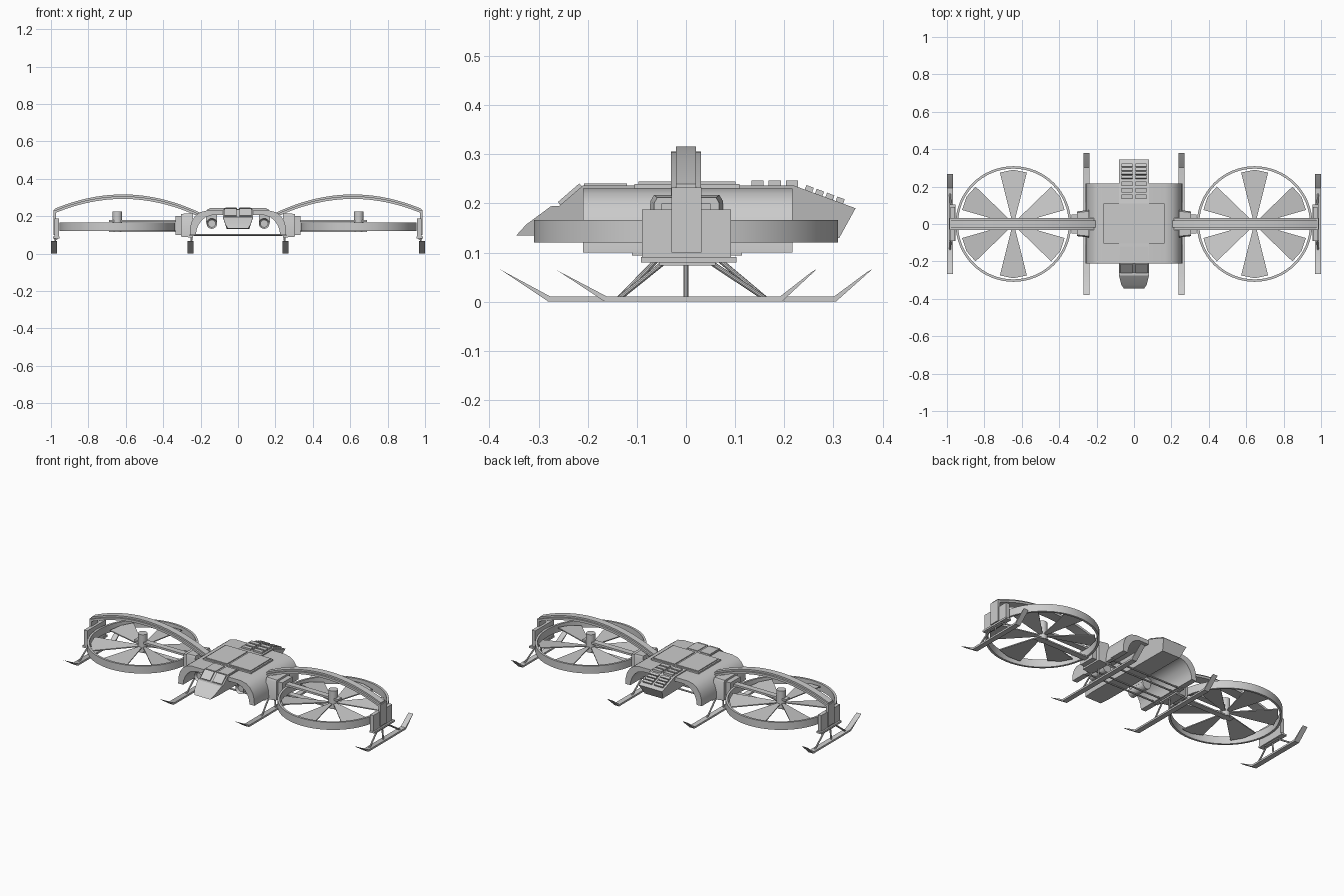
import bpy, bmesh, math
from mathutils import Matrix, Vector

if "Cube" in bpy.data.objects:
    bpy.data.objects.remove(bpy.data.objects["Cube"])


def finish(name, bm, mirror=False, angle=30):
    """Turn a bmesh into an object, optionally mirrored across x = 0."""
    bmesh.ops.recalc_face_normals(bm, faces=bm.faces)
    me = bpy.data.meshes.new(name)
    bm.to_mesh(me)
    bm.free()
    me.shade_smooth()
    me.set_sharp_from_angle(angle=math.radians(angle))
    ob = bpy.data.objects.new(name, me)
    bpy.context.collection.objects.link(ob)
    if mirror:
        m = ob.modifiers.new("mirror", 'MIRROR')
        m.use_axis[0] = True
    return ob


def box(bm, x, y, z, rot=0.0):
    """Box from three (min, max) ranges, turned about x round its centre."""
    c = Vector([(a + b) / 2 for a, b in (x, y, z)])
    s = [b - a for a, b in (x, y, z)]
    mat = Matrix.Translation(c) @ Matrix.Rotation(rot, 4, 'X') @ Matrix.Diagonal((*s, 1))
    bmesh.ops.create_cube(bm, size=1, matrix=mat)


def rod(bm, a, b, r, n=10):
    a, b = Vector(a), Vector(b)
    q = (b - a).to_track_quat('Z', 'Y').to_matrix().to_4x4()
    bmesh.ops.create_cone(bm, cap_ends=True, segments=n, radius1=r, radius2=r,
                          depth=(b - a).length, matrix=Matrix.Translation((a + b) / 2) @ q)


def prism(bm, pts, axis, lo, hi):
    """Extrude a 2D outline along x (pts are y, z) or y (pts are x, z)."""
    def put(p, t):
        return (t, p[0], p[1]) if axis == 'X' else (p[0], t, p[1])
    f = bm.faces.new([bm.verts.new(put(p, lo)) for p in pts])
    new = bmesh.ops.extrude_face_region(bm, geom=[f])['geom']
    vs = [v for v in new if isinstance(v, bmesh.types.BMVert)]
    d = (hi - lo, 0, 0) if axis == 'X' else (0, hi - lo, 0)
    bmesh.ops.translate(bm, verts=vs, vec=d)
    return vs


# Arched body shell, open underneath
outer = [(0.258, 0.10), (0.256, 0.14), (0.246, 0.175), (0.228, 0.202), (0.203, 0.221), (0.165, 0.23)]
inner = [(0.14, 0.205), (0.172, 0.195), (0.195, 0.177), (0.212, 0.152), (0.222, 0.125), (0.225, 0.10)]
half = outer + [(0, 0.23), (0, 0.205)] + inner
bm = bmesh.new()
prism(bm, half, 'Y', -0.21, 0.217)
bm.faces.ensure_lookup_table()
mid = [f for f in bm.faces if all(abs(v.co.x) < 1e-5 for v in f.verts)]
bmesh.ops.delete(bm, geom=mid, context='FACES')
finish("body_shell", bm, True, 35)

# Central hull with narrowing nose and raked tail
bm = bmesh.new()
side = [(-0.345, 0.135), (-0.325, 0.157), (-0.275, 0.194), (-0.258, 0.195), (-0.21, 0.236),
        (0.22, 0.236), (0.345, 0.19), (0.312, 0.13), (-0.28, 0.135)]
prism(bm, side, 'X', -0.08, 0.08)
for v in bm.verts:
    if v.co.y < -0.3:
        v.co.x *= 0.68 if v.co.y < -0.34 else 0.85
    elif v.co.z < 0.15:
        v.co.x *= 0.75
finish("central_hull", bm)

# Nose windows and roof plates
bm = bmesh.new()
box(bm, (0.008, 0.072), (-0.264, -0.206), (0.211, 0.223), math.radians(41))
finish("nose_window", bm, True)
bm = bmesh.new()
box(bm, (-0.162, 0.162), (-0.105, 0.109), (0.225, 0.239))
finish("roof_panel_frame", bm)
bm = bmesh.new()
box(bm, (0.006, 0.153), (-0.097, 0.101), (0.235, 0.244))
finish("roof_hatch", bm, True)
bm = bmesh.new()
box(bm, (0.006, 0.076), (-0.208, -0.12), (0.23, 0.24))
finish("front_roof_strip", bm, True)

# Rear vent slats on the roof and down the raked tail
bm = bmesh.new()
for y in (0.133, 0.168, 0.203):
    box(bm, (0.008, 0.068), (y, y + 0.025), (0.232, 0.246))
for y in (0.25, 0.271, 0.292, 0.313):
    z = 0.24 - (y - 0.22) * 0.37
    box(bm, (0.008, 0.068), (y - 0.008, y + 0.008), (z - 0.008, z + 0.006), math.radians(-21))
finish("rear_vent_slats", bm, True)

# Headlights hung beneath the shell
bm = bmesh.new()
box(bm, (0.112, 0.172), (-0.17, -0.06), (0.165, 0.21))
finish("headlight_bracket", bm, True)
bm = bmesh.new()
rod(bm, (0.14, -0.185, 0.16), (0.14, -0.06, 0.16), 0.028, 20)
front = [f for f in bm.faces if all(v.co.y < -0.18 for v in f.verts)]
bmesh.ops.inset_region(bm, faces=front, thickness=0.008)
bmesh.ops.translate(bm, verts=list({v for f in front for v in f.verts}), vec=(0, 0.015, 0))
finish("headlight", bm, True)

# Cross rods under the body
bm = bmesh.new()
for y in (-0.1, -0.05, 0.05, 0.1):
    rod(bm, (-0.245, y, 0.1), (0.245, y, 0.1), 0.005)
finish("belly_cross_rods", bm)

# Shoulder blocks joining body and rotors
bm = bmesh.new()
prism(bm, [(-0.072, 0.085), (0.075, 0.085), (0.075, 0.205), (0.068, 0.217),
           (-0.065, 0.217), (-0.072, 0.205)], 'X', 0.24, 0.305)
for v in bm.verts:
    if v.co.x > 0.3:
        v.co.y *= 0.9
        v.co.z = 0.15 + (v.co.z - 0.15) * 0.92
box(bm, (0.295, 0.335), (-0.05, 0.05), (0.1, 0.2))
finish("shoulder_block", bm, True)

# Rotor ducts
CX, R = 0.645, 0.309
bm = bmesh.new()
n = 64
loops = []
for r, z in ((R, 0.12), (R, 0.166), (R - 0.013, 0.166), (R - 0.013, 0.12)):
    loops.append([bm.verts.new((CX + r * math.cos(2 * math.pi * i / n),
                                r * math.sin(2 * math.pi * i / n), z)) for i in range(n)])
for a, b in zip(loops, loops[1:] + loops[:1]):
    for i in range(n):
        j = (i + 1) % n
        bm.faces.new((a[i], a[j], b[j], b[i]))
finish("rotor_duct", bm, True)

# Six wedge blades per rotor, slightly pitched
bm = bmesh.new()
for k in range(6):
    rot = Matrix.Rotation(math.radians(30 + 60 * k), 4, 'Z')
    layers = []
    for dz in (-0.003, 0.003):
        pts = [(0.02, -0.008), (0.275, -0.072), (0.29, 0), (0.275, 0.072), (0.02, 0.008)]
        layers.append([bm.verts.new(Vector((CX, 0, 0.145)) + rot @ Vector((r, w, dz + w * 0.12)))
                       for r, w in pts])
    lo, hi = layers
    bm.faces.new(lo[::-1])
    bm.faces.new(hi)
    for i in range(5):
        j = (i + 1) % 5
        bm.faces.new((lo[i], lo[j], hi[j], hi[i]))
finish("rotor_blades", bm, True)

# Hub and its support bars
bm = bmesh.new()
rod(bm, (CX, 0, 0.115), (CX, 0, 0.225), 0.026, 24)
finish("rotor_hub", bm, True)
bm = bmesh.new()
box(bm, (0.32, 0.69), (-0.018, 0.018), (0.168, 0.18))
box(bm, (0.32, 0.69), (-0.018, 0.018), (0.114, 0.122))
finish("rotor_support_bar", bm, True)

# Arched beam over each rotor: wide lower rail, narrow upper rail
for name, w, z0, z1 in (("arch_beam", 0.031, 0.0, 0.014), ("arch_beam_cap", 0.02, 0.013, 0.024)):
    xs = [0.2 + 0.78 * i / 28 for i in range(29)]
    cz = [0.292 - 0.083 * ((x - 0.615) / 0.38) ** 2 for x in xs]
    pts = [(x, z + z0) for x, z in zip(xs, cz)] + [(x, z + z1) for x, z in reversed(list(zip(xs, cz)))]
    bm = bmesh.new()
    prism(bm, pts, 'Y', -w, w)
    finish(name, bm, True)

# Wing end: pillar, plate and foot
bm = bmesh.new()
box(bm, (0.972, 0.986), (-0.03, 0.032), (0.1, 0.232))
finish("end_pillar", bm, True)
bm = bmesh.new()
box(bm, (0.957, 0.98), (-0.09, 0.092), (0.088, 0.188))
finish("end_plate", bm, True)
bm = bmesh.new()
box(bm, (0.955, 0.99), (-0.092, 0.103), (0.08, 0.091))
box(bm, (0.965, 0.985), (-0.055, 0.06), (0.074, 0.081))
finish("end_foot", bm, True)

# Landing skids with upturned tips, plus struts
for name, x, f0, f1, tip, top in (("inner", 0.255, -0.28, 0.305, 0.38, 0.1),
                                  ("outer", 0.984, -0.165, 0.195, 0.267, 0.08)):
    bm = bmesh.new()
    prism(bm, [(-tip, 0.067), (f0, 0.0), (f1, 0.0), (tip, 0.067),
               (tip - 0.012, 0.06), (f1 - 0.003, 0.011), (f0 + 0.003, 0.011), (-tip + 0.012, 0.06)],
          'X', x - 0.016, x + 0.016)
    finish(name + "_skid", bm, True)
    bm = bmesh.new()
    xt = x - 0.008
    for y0, y1 in ((0.0, 0.0), (-0.045, -0.137), (0.05, 0.162)):
        rod(bm, (xt, y0, top), (x, y1, 0.006), 0.005)
    finish(name + "_skid_struts", bm, True)

# Mount under the shell edge for the inner skid
bm = bmesh.new()
box(bm, (0.235, 0.258), (-0.11, 0.114), (0.094, 0.102))
finish("inner_skid_mount", bm, True)
